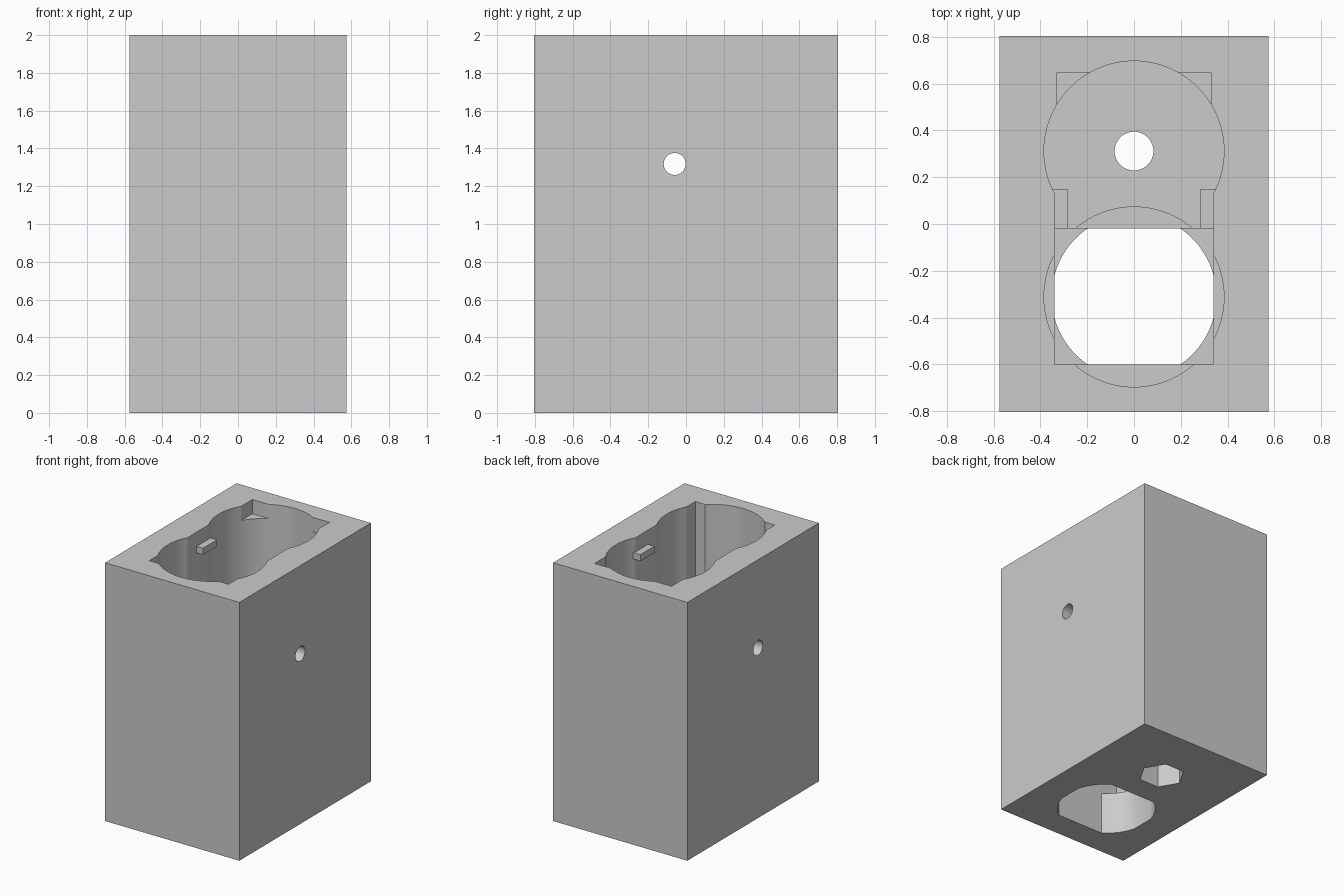
import bpy, bmesh, math

if "Cube" in bpy.data.objects:
    bpy.data.objects.remove(bpy.data.objects["Cube"])

W, D, H = 0.575, 0.805, 2.0        # half width, half depth, height
TOP = H + 0.1                      # cutters overshoot the top
SEAT = 1.89                        # level of notch floors and tab tops
BACK_FLOOR, FRONT_FLOOR, RECT_FLOOR = 0.60, 0.50, 0.33

grey = bpy.data.materials.new("plain grey")
grey.diffuse_color = (0.6, 0.6, 0.6, 1)
grey.use_nodes = True
grey.node_tree.nodes["Principled BSDF"].inputs["Base Color"].default_value = grey.diffuse_color


def prism(name, pts, z0, z1):
    """Extrude an xy outline from z0 to z1."""
    bm = bmesh.new()
    face = bm.faces.new([bm.verts.new((x, y, z0)) for x, y in pts])
    up = bmesh.ops.extrude_face_region(bm, geom=[face])["geom"]
    bmesh.ops.translate(bm, vec=(0, 0, z1 - z0),
                        verts=[v for v in up if isinstance(v, bmesh.types.BMVert)])
    bmesh.ops.recalc_face_normals(bm, faces=bm.faces[:])
    me = bpy.data.meshes.new(name)
    bm.to_mesh(me)
    bm.free()
    me.materials.append(grey)
    ob = bpy.data.objects.new(name, me)
    bpy.context.collection.objects.link(ob)
    return ob


def rect(x0, x1, y0, y1):
    return [(x0, y0), (x1, y0), (x1, y1), (x0, y1)]


def circle(cy, r, n=96):
    return [(r * math.cos(2 * math.pi * i / n), cy + r * math.sin(2 * math.pi * i / n))
            for i in range(n)]


def flatted_circle(cy, r, hx, hy, n=14):
    """Circle with its four sides cut flat at +-hx and +-hy."""
    a0, a1 = math.acos(hx / r), math.asin(hy / r)
    arc = [a0 + (a1 - a0) * i / n for i in range(n + 1)]
    angles = (arc + [math.pi - a for a in reversed(arc)]
              + [math.pi + a for a in arc] + [-a for a in reversed(arc)])
    return [(r * math.cos(a), cy + r * math.sin(a)) for a in angles]


housing = prism("housing", rect(-W, W, -D, D), 0, H)

# wells, channel, seat notches and floor holes
cutters = [
    prism("back_well_cutter", circle(0.312, 0.385), BACK_FLOOR, TOP),
    prism("channel_cutter", rect(-0.34, 0.34, -0.3, 0.15), BACK_FLOOR, TOP),
    prism("front_well_cutter", circle(-0.312, 0.385), FRONT_FLOOR, TOP),
    prism("rectangular_well_cutter", rect(-0.34, 0.34, -0.6, -0.02), RECT_FLOOR, TOP),
    prism("back_notch_cutter", rect(-0.33, 0.33, 0.2, 0.648), SEAT, TOP),
    prism("front_opening_cutter", flatted_circle(-0.31, 0.352, 0.34, 0.29), -0.1, 0.4),
    prism("bolt_hole_cutter", circle(0.312, 0.083, 48), 0.1, 1.0),
    prism("nut_pocket_cutter", circle(0.312, 0.165, 6), -0.1, 0.25),
]

# round hole running sideways through both walls
side = prism("side_hole_cutter", circle(0, 0.058, 48), -1, 1)
side.rotation_euler = (0, math.pi / 2, 0)
side.location = (0, -0.06, 1.318)
cutters.append(side)

for c in cutters:
    mod = housing.modifiers.new(c.name, 'BOOLEAN')
    mod.operation = 'DIFFERENCE'
    mod.solver = 'EXACT'
    mod.object = c

# apply the cuts, then drop the cutters
bpy.context.view_layer.update()
dg = bpy.context.evaluated_depsgraph_get()
cut = bpy.data.meshes.new_from_object(housing.evaluated_get(dg))
housing.modifiers.clear()
housing.data = cut
for c in cutters:
    bpy.data.objects.remove(c)

# small support tabs on the channel walls
for name, s in (("left_tab", -1), ("right_tab", 1)):
    xs = sorted((s * 0.285, s * 0.36))
    prism(name, rect(xs[0], xs[1], -0.02, 0.15), SEAT - 0.05, SEAT)

# smooth round walls, sharp corners
bpy.ops.object.select_all(action='DESELECT')
housing.select_set(True)
bpy.context.view_layer.objects.active = housing
bpy.ops.object.shade_smooth_by_angle(angle=math.radians(30))
